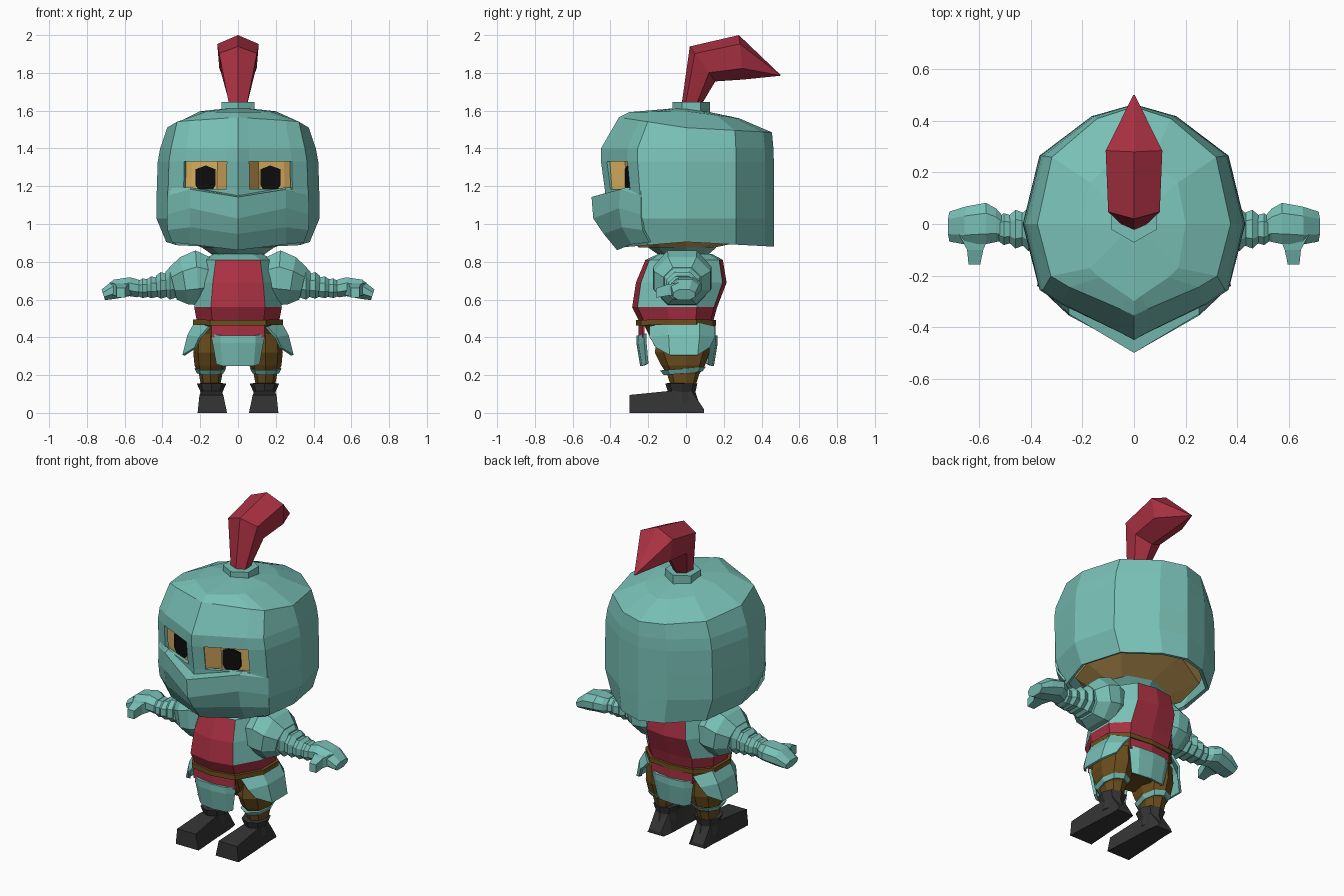
import bpy, bmesh, math
from mathutils import Vector

if "Cube" in bpy.data.objects:
    bpy.data.objects.remove(bpy.data.objects["Cube"])


def material(name, rgb):
    m = bpy.data.materials.new(name)
    m.diffuse_color = (*rgb, 1)
    m.use_nodes = True
    m.node_tree.nodes["Principled BSDF"].inputs["Base Color"].default_value = m.diffuse_color
    return m


STEEL = material("steel", (0.19, 0.53, 0.47))
RED = material("red_cloth", (0.40, 0.03, 0.055))
LEATHER = material("leather", (0.15, 0.075, 0.012))
SKIN = material("skin", (0.70, 0.43, 0.12))
BLACK = material("black", (0.004, 0.004, 0.004))
BOOT = material("boot_black", (0.035, 0.035, 0.035))


def loft(name, rows, mats, closed=True, caps=(True, True), mirror=False, thick=0, pick=None):
    """Skin rows of points; pick(row, column) gives a material index, or None for a hole."""
    bm = bmesh.new()
    vs = [[bm.verts.new(p) for p in r] for r in rows]
    n = len(rows[0])
    for i in range(len(rows) - 1):
        for j in range(n if closed else n - 1):
            k = (j + 1) % n
            mi = pick(i, j) if pick else 0
            if mi is not None:
                f = bm.faces.new((vs[i][j], vs[i][k], vs[i + 1][k], vs[i + 1][j]))
                f.material_index = mi
    for use, row in zip(caps, (vs[0], vs[-1])):
        if use and closed:
            bm.faces.new(row)
    bmesh.ops.remove_doubles(bm, verts=bm.verts, dist=0.0005)
    bmesh.ops.recalc_face_normals(bm, faces=bm.faces)
    me = bpy.data.meshes.new(name)
    bm.to_mesh(me)
    bm.free()
    for m in mats:
        me.materials.append(m)
    ob = bpy.data.objects.new(name, me)
    bpy.context.collection.objects.link(ob)
    if thick:
        s = ob.modifiers.new("thickness", 'SOLIDIFY')
        s.thickness = thick
        s.offset = -1 if closed else 0
    if mirror:
        ob.modifiers.new("mirror", 'MIRROR')
    return ob


def ring(half, w, front, back, zf, zs=None, zb=None, cx=0, cy=0):
    """Full symmetric ring from a unit half outline; height varies front / side / back."""
    zs = zf if zs is None else zs
    zb = zs if zb is None else zb
    full = half + [(-x, y) for x, y in half[-2:0:-1]]
    return [(cx + x * w, cy + y * (front if y < 0 else back),
             zs + ((zf if y < 0 else zb) - zs) * abs(y)) for x, y in full]


def both(half):
    """Extend a right-hand row of points, starting at the centre, to both sides."""
    return [(-x, y, z) for x, y, z in half[:0:-1]] + half


HEAD = [(0, -1), (.14, -.93), (.67, -.69), (.86, -.57), (1, 0), (.85, .57), (.38, .9), (0, 1)]
FACE = [(0, -1), (.14, -.945), (.27, -.76), (.6, -.68), (.84, -.54), (1, 0), (.84, .57), (0, 1)]
BODY = [(0, -1), (.62, -.9), (1, -.35), (1, .35), (.62, .9), (0, 1)]
OCT = [(0, -1), (.72, -.72), (1, 0), (.72, .72), (0, 1)]

# Helmet shell with two eye slots
shell = [(.38, .355, .465, .875, .905, .88), (.432, .42, .465, 1.03), (.43, .43, .465, 1.185),
         (.425, .45, .465, 1.33), (.412, .45, .463, 1.40), (.375, .355, .455, 1.565, 1.51, 1.485),
         (.2, .3, .28, 1.592, 1.597, 1.56), (.002, .002, .002, 1.618)]
loft("helmet", [ring(HEAD, *s) for s in shell], [STEEL], caps=(False, True), thick=.02,
     pick=lambda i, j: None if i == 2 and j in (1, 12) else 0)

# Face inside the helmet, with a raised nose between flat eye sockets
loft("face", [ring(FACE, *s) for s in
              [(.19, .25, .15, .875), (.34, .31, .40, .93), (.405, .40, .43, 1.1),
               (.41, .415, .44, 1.19), (.405, .425, .44, 1.34), (.3, .3, .3, 1.5)]], [SKIN])

# Eyes
eye = [(.14, 1.17), (.2, 1.17), (.225, 1.205), (.225, 1.29), (.17, 1.31), (.12, 1.29), (.12, 1.205)]
loft("eye", [[(x, -.325 + (x - .113) * .23 + d, z) for x, z in eye] for d in (0, .05)],
     [BLACK], mirror=True)

# Visor plate below the eyes
loft("visor", [both(h) for h in
               [[(0, -.42, 1.145), (.25, -.31, 1.19), (.367, -.235, 1.19)],
                [(0, -.495, 1.14), (.25, -.345, 1.18), (.37, -.235, 1.15)],
                [(0, -.485, 1.03), (.25, -.35, 1.085), (.372, -.235, 1.05)],
                [(0, -.43, .95), (.25, -.335, .985), (.37, -.225, .97)],
                [(0, -.36, .865), (.25, -.285, .895), (.345, -.19, .905)]]],
     [STEEL], closed=False, thick=.012)

# Plume socket and plume
hexa = [(0, -1), (.87, -.5), (.87, .5), (0, 1)]
loft("plume_socket", [ring(hexa, .1, .1, .1, z, cy=.028) for z in (1.58, 1.645)], [STEEL])
plume = []
for ty, tz, by, bz, w in [(-.025, 1.62, .075, 1.62, .045), (.02, 1.94, .155, 1.755, .1),
                          (.28, 2.0, .305, 1.765, .11), (.5, 1.79, .5, 1.785, .003)]:
    t, b = Vector((0, ty, tz)), Vector((0, by, bz))
    right = [t.lerp(b, k) + Vector((x * w, 0, 0)) for x, k in ((0, 0), (1, .2), (.9, .75), (0, 1))]
    plume.append(right + [Vector((-p.x, p.y, p.z)) for p in right[2:0:-1]])
loft("plume", plume, [RED])

# Torso: red tabard in the middle columns, steel at the sides
loft("torso", [ring(BODY, *s) for s in
               [(.215, .24, .14, .47), (.232, .285, .165, .56), (.215, .265, .215, .69),
                (.19, .215, .195, .81), (.13, .15, .14, .84)]], [STEEL, RED],
     pick=lambda i, j: 1 if i == 0 or (i < 3 and j in (0, 4, 5, 9)) else 0)

# Flared collar
loft("collar", [ring(OCT, *s) for s in
                [(.15, .17, .14, .80), (.14, .15, .12, .84), (.19, .2, .16, .875)]], [STEEL])

# Belt, hips and the red apron under the belt
loft("belt", [ring(BODY, .238, .265, .16, z, z + .005, z) for z in (.463, .492)], [LEATHER])
loft("hips", [ring(BODY, *s) for s in
              [(.1, .1, .08, .29), (.19, .17, .13, .36), (.215, .225, .14, .47)]], [LEATHER])
for name, s, y in (("front", -1, .245), ("back", 1, .15)):
    loft(name + "_apron", [both([(0, s * y, z), (.14, s * (y - .02), z)]) for z in (.47, .40)],
         [RED], closed=False, thick=.012)
    loft(name + "_skirt_plate",
         [both([(0, s * (y + .008), .41), (.09, s * (y + .002), .41), (.14, s * (y - .03), .42)]),
          both([(0, s * (y + .01), .37), (.09, s * y, .37), (.13, s * (y - .03), .37)]),
          both([(0, s * (y - .01), .25), (.08, s * (y - .02), .25), (.11, s * (y - .04), .26)])],
         [STEEL], closed=False, thick=.016)

# Side hip plates
loft("hip_plate", [[(.15, -.19, .455), (.225, -.09, .475), (.225, .07, .475), (.15, .15, .455)],
                   [(.20, -.19, .40), (.262, -.09, .41), (.262, .07, .41), (.20, .15, .40)],
                   [(.225, -.155, .345), (.288, -.085, .305), (.288, .06, .305), (.225, .12, .345)]],
     [STEEL], closed=False, thick=.014, mirror=True)

# Baggy trousers with a steel knee band
loft("trouser_leg", [ring(OCT, *s, cx=.145) for s in
                     [(.05, .08, .05, .14), (.062, .10, .07, .205), (.085, .13, .10, .25),
                      (.092, .165, .125, .32), (.085, .15, .12, .42)]], [LEATHER], mirror=True)
loft("knee_band", [ring(OCT, *s, cx=.147) for s in
                   [(.070, .118, .088, .20, .21, .22), (.084, .138, .105, .225, .235, .245)]],
     [STEEL], mirror=True)

# Boots: flared cuff and long foot
loft("boot_cuff", [ring(OCT, *s, cx=.14, cy=-.02) for s in
                   [(.062, .085, .09, .05), (.058, .075, .07, .11), (.078, .09, .08, .155),
                    (.06, .08, .06, .157)]], [BOOT], mirror=True)
foot = []
for y, x0, x1, z in [(-.30, .072, .208, .095), (-.1, .085, .198, .115),
                     (.03, .09, .19, .115), (.095, .10, .19, .02)]:
    foot.append([(x0 - .014, y, .0), (x1 + .006, y, .0), (x1 - .004, y, z), (x0 + .006, y, z)])
loft("boot_foot", foot, [BOOT], mirror=True)


# Arms: rings running along x
def arm_ring(x, zc, ry, rz, yc=-.02, lean=0):
    return [(x + lean * b, yc + a * ry, zc + b * rz)
            for a, b in [(-1, -.4), (-1, .4), (-.5, 1), (.5, 1), (1, .4), (1, -.4), (.5, -1), (-.5, -1)]]


loft("shoulder_plate", [arm_ring(*s) for s in
                        [(.14, .71, .13, .11), (.215, .715, .155, .145, -.02, .01),
                         (.285, .70, .15, .125, -.02, .02), (.345, .685, .10, .085, -.02, .02)]],
     [STEEL], mirror=True)
for i, (x, zc, r, rz) in enumerate([(.32, .685, .095, .085), (.37, .675, .085, .07),
                                    (.42, .665, .075, .058), (.465, .66, .062, .052)]):
    loft(f"arm_band_{i + 1}", [arm_ring(x, zc, r * .8, rz * .85), arm_ring(x + .04, zc, r, rz),
                               arm_ring(x + .065, zc - .003, r * .7, rz * .75)],
         [STEEL], mirror=True)

# Gauntlet hand and thumb
loft("hand", [arm_ring(*s) for s in
              [(.50, .66, .04, .036), (.535, .66, .065, .048, -.005), (.575, .668, .08, .05, .002),
               (.65, .655, .074, .05, -.006, .008), (.713, .625, .058, .028, -.01, .009)]],
     [STEEL], mirror=True)
loft("thumb", [[(x0, y, z0), (x1, y, z0), (x1, y, z1), (x0, y, z1)] for x0, x1, y, z0, z1 in
               [(.56, .68, -.04, .625, .69), (.585, .648, -.10, .62, .68),
                (.597, .642, -.158, .61, .66)]], [STEEL], mirror=True)
